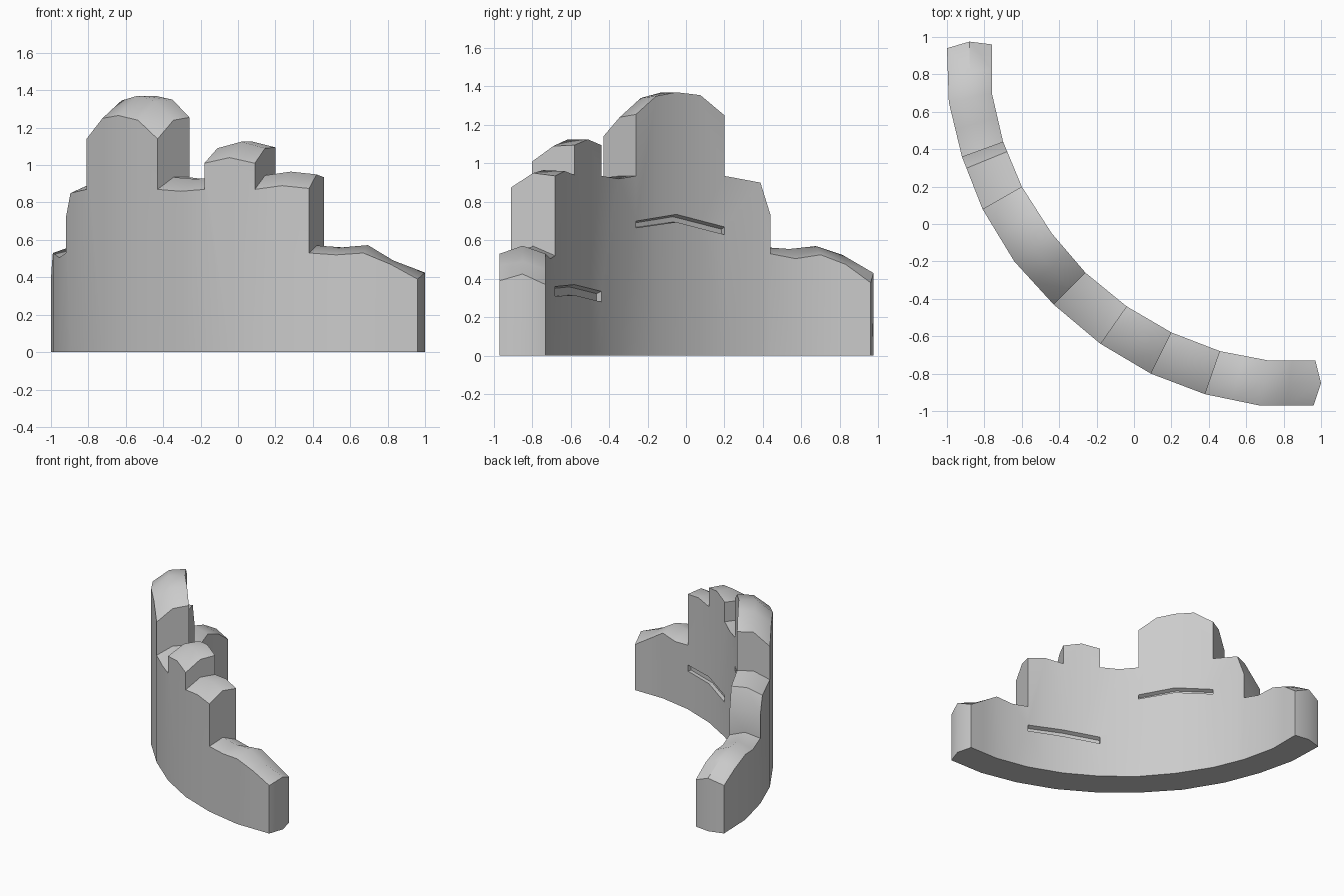
import bpy, bmesh, math
from mathutils import Vector

if "Cube" in bpy.data.objects:
    bpy.data.objects.remove(bpy.data.objects["Cube"])

# plan outlines of the curved wall, one point per station
OUTER = [(-1, .94), (-.99, .65), (-.92, .36), (-.81, .08), (-.64, -.20), (-.43, -.43),
         (-.18, -.64), (.09, -.80), (.38, -.91), (.67, -.97), (.96, -.97)]
INNER = [(-.76, .96), (-.76, .70), (-.70, .44), (-.60, .20), (-.44, -.05), (-.26, -.26),
         (-.04, -.44), (.20, -.58), (.46, -.68), (.72, -.73), (.97, -.73)]

# stepped sections: (station, outer height, ridge height, inner height)
SECTIONS = [
    [(0, .39, .43, .38), (.5, .47, .525, .475), (1, .53, .57, .525), (1.5, .505, .555, .505), (2, .53, .565, .53)],
    [(2, .72, .73, .73), (2.22, .85, .90, .90), (3, .87, .935, .935)],
    [(3, 1.14, 1.25, 1.25), (3.5, 1.25, 1.345, 1.355), (4, 1.265, 1.37, 1.37), (4.5, 1.24, 1.34, 1.35), (5, 1.14, 1.24, 1.255)],
    [(5, .87, .935, .935), (5.5, .86, .925, .92), (6, .87, .935, .935)],
    [(6, 1.01, 1.09, 1.095), (6.5, 1.04, 1.125, 1.125), (7, 1.01, 1.09, 1.095)],
    [(7, .87, .945, .94), (7.5, .89, .965, .96), (8, .875, .95, .935)],
    [(8, .53, .57, .52), (8.5, .52, .56, .505), (9, .53, .572, .53), (9.5, .47, .49, .45), (10, .39, .425, .37)],
]
# shallow slots in the inner face: (station, bottom, top)
SLOTS = [[(3, .63, .67), (4, .695, .735), (5, .665, .70)],
         [(6, .28, .335), (7, .315, .37), (8, .31, .36)]]
DEPTH, DROP = .03, .012


def plan(side, t):
    if side == 'm':
        if t in (0, 10):
            return Vector((-.88, .975)) if t == 0 else Vector((1, -.85))
        return (plan('o', t) + plan('i', t)) / 2
    pts = OUTER if side == 'o' else INNER
    k = min(int(t), 9)
    return Vector(pts[k]).lerp(Vector(pts[k + 1]), t - k)


def slot_at(t):
    for s in SLOTS:
        for a, b in zip(s, s[1:]):
            if a[0] <= t <= b[0]:
                f = (t - a[0]) / (b[0] - a[0])
                return tuple(round(a[j] + (b[j] - a[j]) * f, 4) for j in (1, 2))


bm = bmesh.new()
cache = {}


def vert(side, t, z):
    key = (side, t, round(z, 4))
    if key not in cache:
        if side == 'b':   # back of a slot
            p = plan('i', t)
            p = p + (plan('o', t) - p).normalized() * DEPTH
        else:
            p = plan(side, t)
        cache[key] = bm.verts.new((p.x, p.y, z))
    return cache[key]


# all heights that share a vertical edge, so neighbouring walls weld
levels = {}
for sec in SECTIONS:
    for t, o, m, i in sec:
        for side, z in zip('omi', (o, m, i)):
            levels.setdefault((side, t), {0}).add(z)
        if slot_at(t):
            levels[('i', t)].update(slot_at(t))


def column(side, t, z0, z1):
    return [vert(side, t, z) for z in sorted(levels[(side, t)]) if z0 <= z <= z1]


def wall(side, ta, a0, a1, tb, b0, b1):
    bm.faces.new(column(side, ta, a0, a1) + column(side, tb, b0, b1)[::-1])


prev = None
for sec in SECTIONS:
    # vertical step between sections
    if prev:
        lo, hi = sorted((prev, sec[0]), key=lambda c: c[1])
        t = lo[0]
        bm.faces.new(column('o', t, lo[1], hi[1]) + [vert('m', t, hi[2])]
                     + column('i', t, lo[3], hi[3])[::-1] + [vert('m', t, lo[2])])
    for a, b in zip(sec, sec[1:]):
        ta, tb = a[0], b[0]
        # top and underside
        for j, (p, q) in enumerate(('om', 'mi'), 1):
            bm.faces.new((vert(p, ta, a[j]), vert(p, tb, b[j]), vert(q, tb, b[j + 1]), vert(q, ta, a[j + 1])))
            bm.faces.new((vert(p, ta, 0), vert(p, tb, 0), vert(q, tb, 0), vert(q, ta, 0)))
        wall('o', ta, 0, a[1], tb, 0, b[1])
        sa, sb = slot_at(ta), slot_at(tb)
        if not (sa and sb) or 5 <= ta < 6:
            wall('i', ta, 0, a[3], tb, 0, b[3])
            continue
        # inner wall with a slot
        wall('i', ta, 0, sa[0], tb, 0, sb[0])
        wall('i', ta, sa[1], a[3], tb, sb[1], b[3])
        fa = [vert('i', ta, sa[0]), vert('b', ta, sa[0]), vert('b', ta, sa[1] - DROP), vert('i', ta, sa[1])]
        fb = [vert('i', tb, sb[0]), vert('b', tb, sb[0]), vert('b', tb, sb[1] - DROP), vert('i', tb, sb[1])]
        for k in range(3):
            bm.faces.new((fa[k], fa[k + 1], fb[k + 1], fb[k]))
        for t, f in ((ta, fa), (tb, fb)):
            if t in (3, 5, 6, 8):
                bm.faces.new(f)
    prev = sec[-1]

# wall ends
for c in (SECTIONS[0][0], SECTIONS[-1][-1]):
    for j, (p, q) in enumerate(('om', 'mi'), 1):
        bm.faces.new((vert(p, c[0], 0), vert(p, c[0], c[j]), vert(q, c[0], c[j + 1]), vert(q, c[0], 0)))

bmesh.ops.recalc_face_normals(bm, faces=bm.faces)
mesh = bpy.data.meshes.new("curved_ruin_wall")
bm.to_mesh(mesh)
bm.free()
obj = bpy.data.objects.new("curved_ruin_wall", mesh)
bpy.context.collection.objects.link(obj)
bpy.context.view_layer.objects.active = obj
obj.select_set(True)
bpy.ops.object.shade_smooth_by_angle(angle=math.radians(42))
